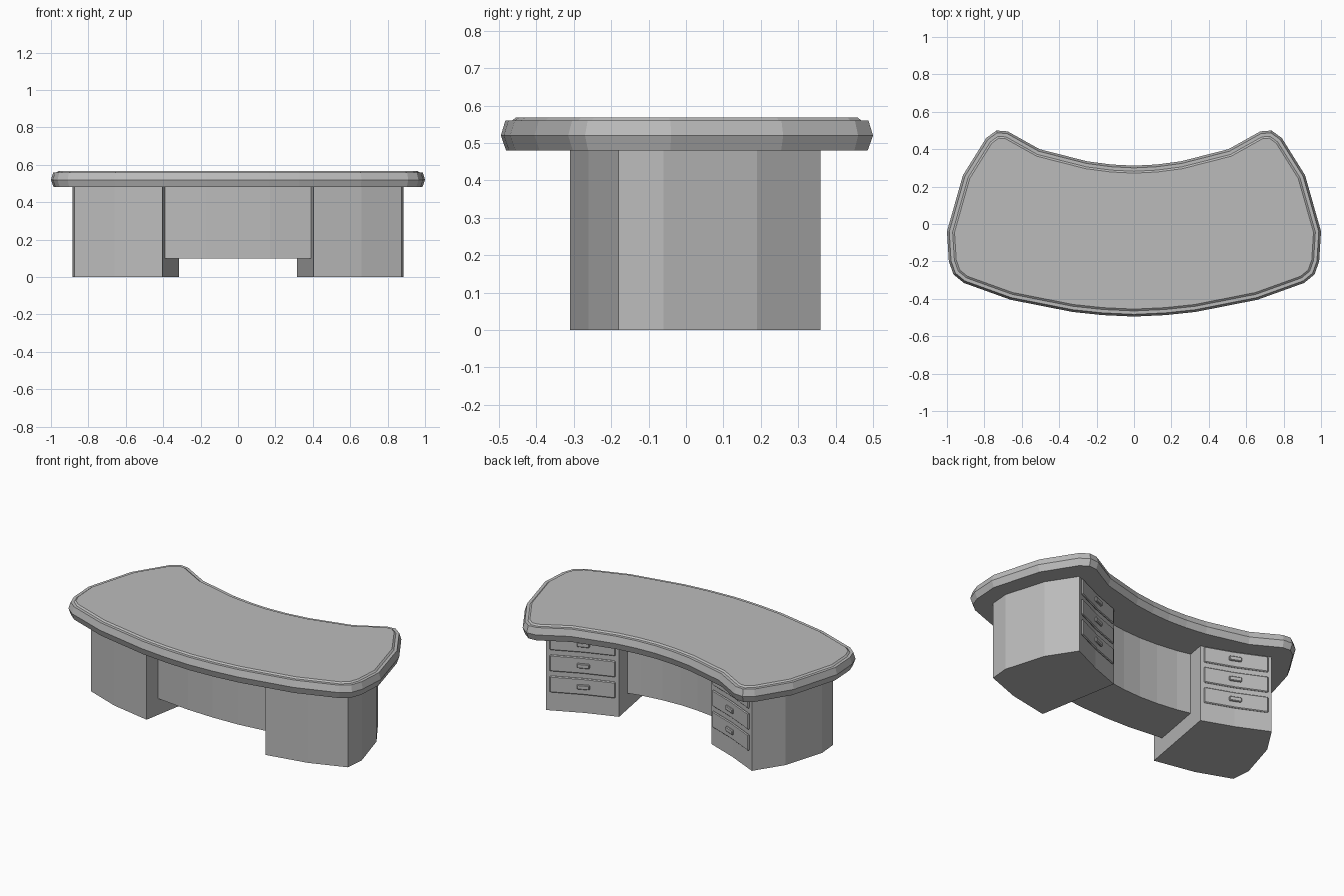
import bpy, bmesh
from mathutils import Vector

if "Cube" in bpy.data.objects:
    bpy.data.objects.remove(bpy.data.objects["Cube"], do_unlink=True)

grey = bpy.data.materials.new("grey_finish")
grey.use_nodes = True
grey.diffuse_color = (0.5, 0.5, 0.5, 1)
grey.node_tree.nodes["Principled BSDF"].inputs["Base Color"].default_value = (0.5, 0.5, 0.5, 1)


def inset(points, amount):
    """Mitred inward offset of a counter-clockwise outline."""
    result = []
    for i, p in enumerate(points):
        a, b = Vector(points[i - 1]), Vector(points[(i + 1) % len(points)])
        p = Vector(p)
        d1, d2 = (p - a).normalized(), (b - p).normalized()
        n1, n2 = Vector((-d1.y, d1.x)), Vector((-d2.y, d2.x))
        result.append(p + (n1 + n2) * amount / (1 + n1.dot(n2)))
    return result


def loft(name, rings, mirror=False, bevel=0):
    """Capped solid through a stack of (outline, height) rings."""
    bm = bmesh.new()
    loops = [[bm.verts.new((p[0], p[1], z)) for p in pts] for pts, z in rings]
    for low, high in zip(loops, loops[1:]):
        for i in range(len(low)):
            j = (i + 1) % len(low)
            bm.faces.new((low[i], low[j], high[j], high[i]))
    bm.faces.new(loops[0][::-1])
    bm.faces.new(loops[-1])
    bmesh.ops.recalc_face_normals(bm, faces=bm.faces)
    mesh = bpy.data.meshes.new(name)
    bm.to_mesh(mesh)
    bm.free()
    mesh.materials.append(grey)
    obj = bpy.data.objects.new(name, mesh)
    bpy.context.collection.objects.link(obj)
    if bevel:
        mod = obj.modifiers.new("edge_bevel", "BEVEL")
        mod.width, mod.segments = bevel, 1
        mod.limit_method, mod.angle_limit = "ANGLE", 0.8
    if mirror:
        obj.modifiers.new("mirror", "MIRROR")
    return obj


def both_sides(half):
    """Close a half outline that runs from front centre to back centre."""
    return half + [(-x, y) for x, y in half[-2:0:-1]]


# Curved desktop with a chamfered rim and a raised writing surface
top = both_sides([(0, -0.495), (0.17, -0.487), (0.33, -0.47), (0.66, -0.405),
                  (0.91, -0.315), (0.965, -0.27), (0.99, -0.2), (1.0, -0.04),
                  (0.915, 0.26), (0.79, 0.46), (0.735, 0.5), (0.675, 0.495),
                  (0.505, 0.4), (0.25, 0.335), (0.12, 0.318), (0, 0.312)])
profile = [(0.014, 0.48), (0, 0.52), (0.012, 0.56), (0.03, 0.56), (0.04, 0.568)]
loft("desktop", [(inset(top, d), z) for d, z in profile])

# Pedestals
back_face = [(0.70, 0.36), (0.505, 0.27), (0.315, 0.2)]
pedestal = [(0.405, -0.31), (0.66, -0.26), (0.875, -0.18), (0.885, -0.06),
            (0.81, 0.19)] + back_face
loft("pedestals", [(pedestal, 0), (pedestal, 0.48)], mirror=True)

# Modesty panel spanning the knee space
panel = both_sides([(0, -0.25), (0.17, -0.245), (0.39, -0.22),
                    (0.333, 0.095), (0.25, 0.075), (0.12, 0.058), (0, 0.052)])
loft("modesty_panel", [(panel, 0.1), (panel, 0.48)])

# Drawer fronts and pulls follow the bent back faces of the pedestals
outer, bend, inner = (Vector(p) for p in back_face)
along = (outer - inner).normalized()
out = Vector((-along.y, along.x))


def plate(name, ends, z, height, depth, bevel):
    base = [ends[0], bend + out * ends[2], ends[1]]
    outline = base + [p + out * depth for p in base[::-1]]
    loft(name, [(outline, z), (outline, z + height)], True, bevel)


for i in range(3):
    z = 0.115 + 0.13 * i
    plate(f"drawer_front_{i + 1}",
          (bend.lerp(outer, 0.9), bend.lerp(inner, 0.9), 0), z, 0.1, 0.012, 0.005)
    mid = bend + out * 0.011
    plate(f"drawer_pull_{i + 1}",
          (mid + along * 0.036, mid - along * 0.036, 0.011), z + 0.037, 0.028, 0.014, 0.004)
